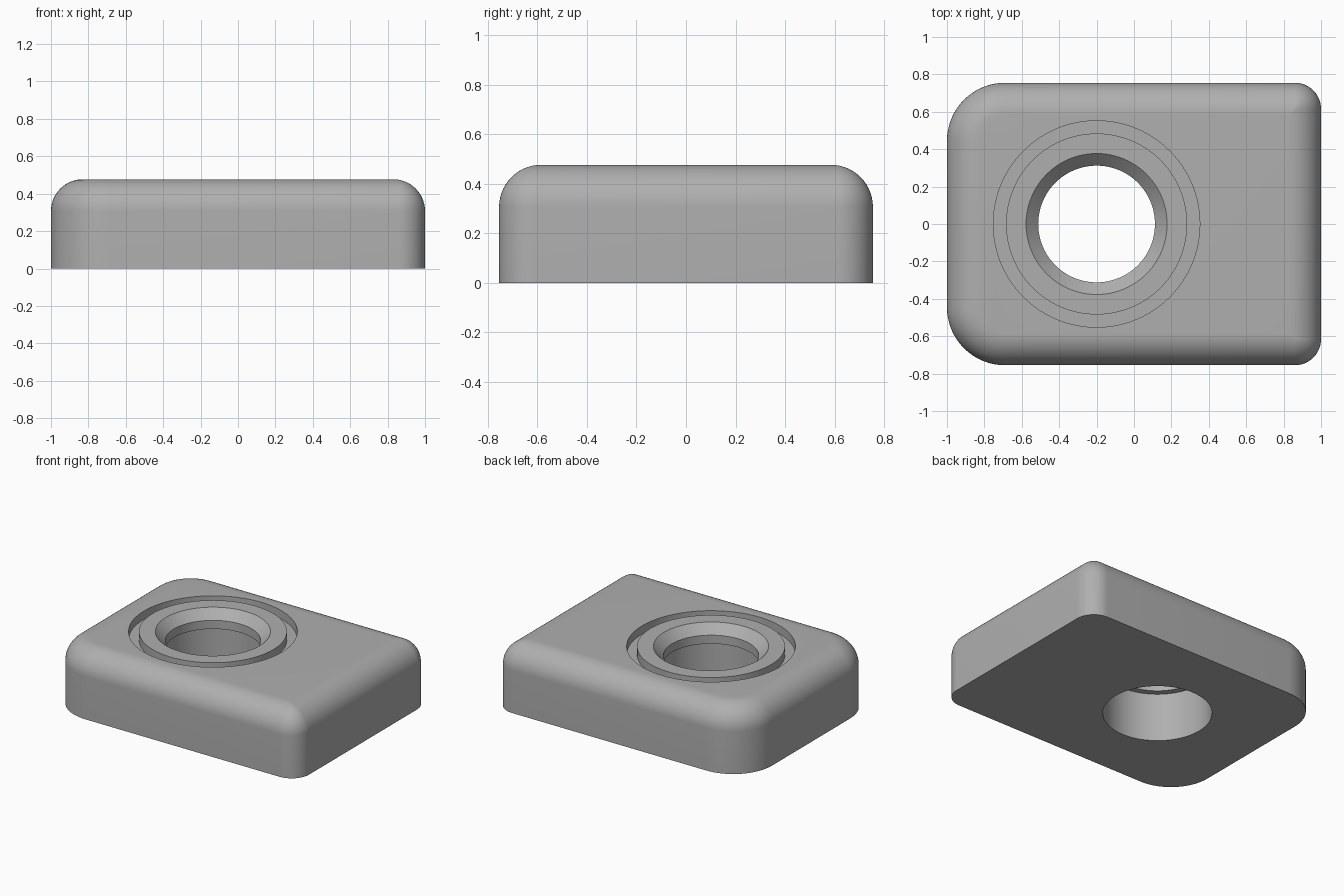
import bpy, bmesh
from math import pi, sin, cos

default = bpy.data.objects.get("Cube")
if default:
    bpy.data.objects.remove(default)

HALF_X, HALF_Y, HEIGHT = 1.0, 0.755, 0.477
FILLET, BIG, SMALL = 0.17, 0.31, 0.14
HOLE_X = -0.2
CORNER_STEPS, FILLET_STEPS, SEGMENTS = 16, 14, 96

grey = bpy.data.materials.new("plain grey")
grey.use_nodes = True
colour = (0.43, 0.43, 0.43, 1)
grey.diffuse_color = colour
grey.node_tree.nodes["Principled BSDF"].inputs["Base Color"].default_value = colour


def make_object(name, bm):
    bmesh.ops.recalc_face_normals(bm, faces=bm.faces)
    mesh = bpy.data.meshes.new(name)
    bm.to_mesh(mesh)
    bm.free()
    mesh.materials.append(grey)
    obj = bpy.data.objects.new(name, mesh)
    bpy.context.collection.objects.link(obj)
    return obj


def bridge(bm, a, b):
    n = len(a)
    for i in range(n):
        j = (i + 1) % n
        bm.faces.new((a[i], a[j], b[j], b[i]))


def outline(bm, inset, z):
    """Rounded rectangle ring, moved inwards by the inset."""
    ring = []
    corners = ((1, 1, SMALL), (-1, 1, BIG), (-1, -1, BIG), (1, -1, SMALL))
    for k, (sx, sy, radius) in enumerate(corners):
        r = max(radius - inset, 0.001)
        cx, cy = sx * (HALF_X - inset - r), sy * (HALF_Y - inset - r)
        for i in range(CORNER_STEPS + 1):
            a = (k + i / CORNER_STEPS) * pi / 2
            ring.append(bm.verts.new((cx + r * cos(a), cy + r * sin(a), z)))
    return ring


def revolve(name, profile, closed):
    """Lathe a (radius, z) profile about the hole axis."""
    bm = bmesh.new()
    rings = [[bm.verts.new((HOLE_X + r * cos(2 * pi * i / SEGMENTS),
                            r * sin(2 * pi * i / SEGMENTS), z))
              for i in range(SEGMENTS)] for r, z in profile]
    for a, b in zip(rings, rings[1:]):
        bridge(bm, a, b)
    if closed:
        bridge(bm, rings[-1], rings[0])
    else:
        bm.faces.new(rings[0])
        bm.faces.new(rings[-1])
    obj = make_object(name, bm)
    obj.hide_render = True
    return obj


# Block with upright rounded corners and a rolled top edge
bm = bmesh.new()
rings = [outline(bm, 0, 0)]
for i in range(FILLET_STEPS + 1):
    a = i / FILLET_STEPS * pi / 2
    rings.append(outline(bm, FILLET * (1 - cos(a)),
                         HEIGHT - FILLET * (1 - sin(a))))
for lower, upper in zip(rings, rings[1:]):
    bridge(bm, lower, upper)
bm.faces.new(rings[0])
bm.faces.new(rings[-1])
block = make_object("block", bm)

# Chamfered bore with a narrow lip and a wider lower part
bore = revolve("bore_cutter", [
    (0.357, -0.1), (0.357, 0.35), (0.312, 0.35), (0.312, 0.412),
    (0.377, HEIGHT), (0.377, HEIGHT + 0.1)], False)

# Ring groove around the bore
groove = revolve("groove_cutter", [
    (0.484, HEIGHT - 0.06), (0.552, HEIGHT - 0.06),
    (0.552, HEIGHT + 0.1), (0.484, HEIGHT + 0.1)], True)

bpy.ops.object.select_all(action='DESELECT')
bpy.context.view_layer.objects.active = block
block.select_set(True)
for cutter in (bore, groove):
    cut = block.modifiers.new(cutter.name, 'BOOLEAN')
    cut.operation = 'DIFFERENCE'
    cut.solver = 'EXACT'
    cut.object = cutter
    bpy.ops.object.modifier_apply(modifier=cut.name)
    bpy.data.objects.remove(cutter)

bpy.ops.object.shade_smooth_by_angle(angle=0.5)
